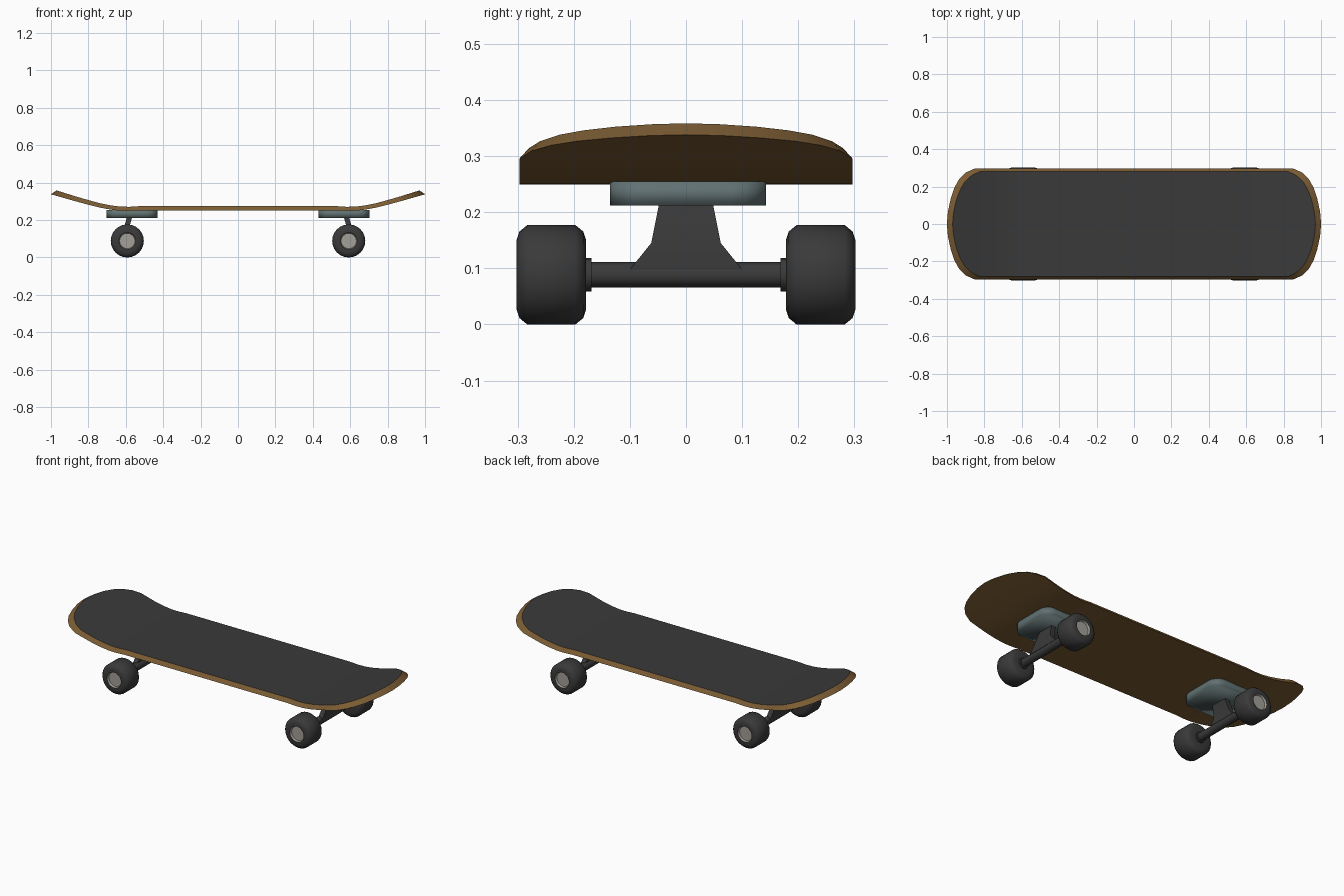
import bpy, bmesh, math
from mathutils import Vector

if "Cube" in bpy.data.objects:
    bpy.data.objects.remove(bpy.data.objects["Cube"])


def material(name, rgb):
    m = bpy.data.materials.new(name)
    m.diffuse_color = (*rgb, 1)
    m.use_nodes = True
    m.node_tree.nodes["Principled BSDF"].inputs["Base Color"].default_value = m.diffuse_color
    return m


WOOD = material("wood", (0.20, 0.108, 0.034))
DARK = material("dark_grey", (0.042, 0.042, 0.042))
STEEL = material("blue_grey_metal", (0.12, 0.165, 0.168))
HUB = material("light_grey", (0.37, 0.35, 0.31))


def finish(name, bm, mats, angle=35):
    bmesh.ops.remove_doubles(bm, verts=bm.verts, dist=1e-5)
    bmesh.ops.recalc_face_normals(bm, faces=bm.faces)
    me = bpy.data.meshes.new(name)
    bm.to_mesh(me)
    bm.free()
    for m in mats:
        me.materials.append(m)
    ob = bpy.data.objects.new(name, me)
    bpy.context.collection.objects.link(ob)
    bpy.ops.object.select_all(action='DESELECT')
    ob.select_set(True)
    bpy.context.view_layer.objects.active = ob
    bpy.ops.object.shade_smooth_by_angle(angle=math.radians(angle))
    return ob


def lathe(name, profile, centre, side, mats, hub_from=None, steps=24, angle=35):
    """Spin (y, radius) points round a y-directed axle; faces past hub_from use slot 1."""
    bm = bmesh.new()
    rings = []
    for y, r in profile:
        rings.append([bm.verts.new((centre[0] + r * math.cos(a), side * y, centre[1] + r * math.sin(a)))
                      for a in (2 * math.pi * i / steps for i in range(steps))])
    for k in range(len(rings) - 1):
        for i in range(steps):
            j = (i + 1) % steps
            f = bm.faces.new((rings[k][i], rings[k][j], rings[k + 1][j], rings[k + 1][i]))
            f.material_index = int(hub_from is not None and k >= hub_from)
    bm.faces.new(rings[0])
    bm.faces.new(rings[-1]).material_index = int(hub_from is not None)
    return finish(name, bm, mats, angle)


# Deck: wide underside outline, inset grip outline, kicked-up ends
CURVE = [(0, .252), (.53, .252), (.58, .249), (.63, .250), (.68, .256), (.74, .267),
         (.80, .282), (.86, .298), (.93, .318), (1, .338)]


def under_z(x):
    x = abs(x)
    for (x0, z0), (x1, z1) in zip(CURVE, CURVE[1:]):
        if x <= x1 + 1e-9:
            return z0 + (z1 - z0) * (x - x0) / (x1 - x0)
    return CURVE[-1][1]


def top_z(x):
    z = under_z(x)
    return z + .022 + .007 * (z - .25) / .08


# rows: underside x, half width, grip x, half width
ROWS = [(x, .297, x, .28) for x in (0, .53, .58, .63, .68, .74)]
ROWS += [(.80, .297, .785, .28), (.85, .297, .825, .28), (.90, .275, .868, .26),
         (.935, .24, .905, .225), (.96, .195, .93, .182), (.98, .135, .951, .125),
         (.995, .065, .965, .06), (1, .004, .97, .004)]
ROWS = [(-a, b, -c, d) for a, b, c, d in ROWS[:0:-1]] + ROWS

bm = bmesh.new()
slices = []
for xb, wb, xt, wt in ROWS:
    slices.append([bm.verts.new(p) for p in ((xb, -wb, under_z(xb)), (xb, wb, under_z(xb)),
                                             (xt, wt, top_z(xt)), (xt, -wt, top_z(xt)))])
for a, b in zip(slices, slices[1:]):
    for i in range(4):
        j = (i + 1) % 4
        f = bm.faces.new((a[i], a[j], b[j], b[i]))
        f.material_index = int(i == 2)      # top strip is the grip
bm.faces.new(slices[0])
bm.faces.new(slices[-1])
finish("deck", bm, [WOOD, DARK], 30)

WHEEL = [(.178, .03), (.178, .062), (.183, .077), (.197, .0885), (.283, .0885), (.297, .077),
         (.302, .062), (.302, .045), (.290, .041)]
AXLE_Z = .0885

for s, end in ((-1, "left"), (1, "right")):
    ax = s * .592

    # Base plate with rounded corners
    bm = bmesh.new()
    pts = []
    for cx, cy, a0 in ((1, 1, 0), (-1, 1, 90), (-1, -1, 180), (1, -1, 270)):
        for k in range(5):
            a = math.radians(a0 + 22.5 * k)
            pts.append((s * .567 + cx * .076 + .06 * math.cos(a), .004 + cy * .079 + .06 * math.sin(a)))
    low = [bm.verts.new((x, y, .212)) for x, y in pts]
    high = [bm.verts.new((x, y, .255)) for x, y in pts]
    bm.faces.new(low)
    bm.faces.new(high)
    for i in range(len(pts)):
        j = (i + 1) % len(pts)
        bm.faces.new((low[i], low[j], high[j], high[i]))
    finish(end + "_base_plate", bm, [STEEL], 180)

    # Hanger: thin flared bracket leaning inwards
    bm = bmesh.new()
    levels = []
    for w, z, x in ((.10, .098, .600), (.062, .145, .600), (.048, .215, .580)):
        levels.append([bm.verts.new((s * x + dx, y, z)) for dx, y in
                       ((-.014, -w), (.014, -w), (.014, w), (-.014, w))])
    for a, b in zip(levels, levels[1:]):
        for i in range(4):
            j = (i + 1) % 4
            bm.faces.new((a[i], a[j], b[j], b[i]))
    bm.faces.new(levels[0])
    bm.faces.new(levels[-1])
    finish(end + "_hanger", bm, [DARK])

    # Axle, washers and wheels
    lathe(end + "_axle", [(-.18, .0225), (.18, .0225)], (ax, AXLE_Z), 1, [DARK], steps=16)
    for side, face in ((-1, "front"), (1, "back")):
        lathe(f"{end}_{face}_washer", [(.168, .03), (.179, .03)], (ax, AXLE_Z), side, [DARK], steps=16)
        lathe(f"{end}_{face}_wheel", WHEEL, (ax, AXLE_Z), side, [DARK, HUB], hub_from=7, angle=50)
